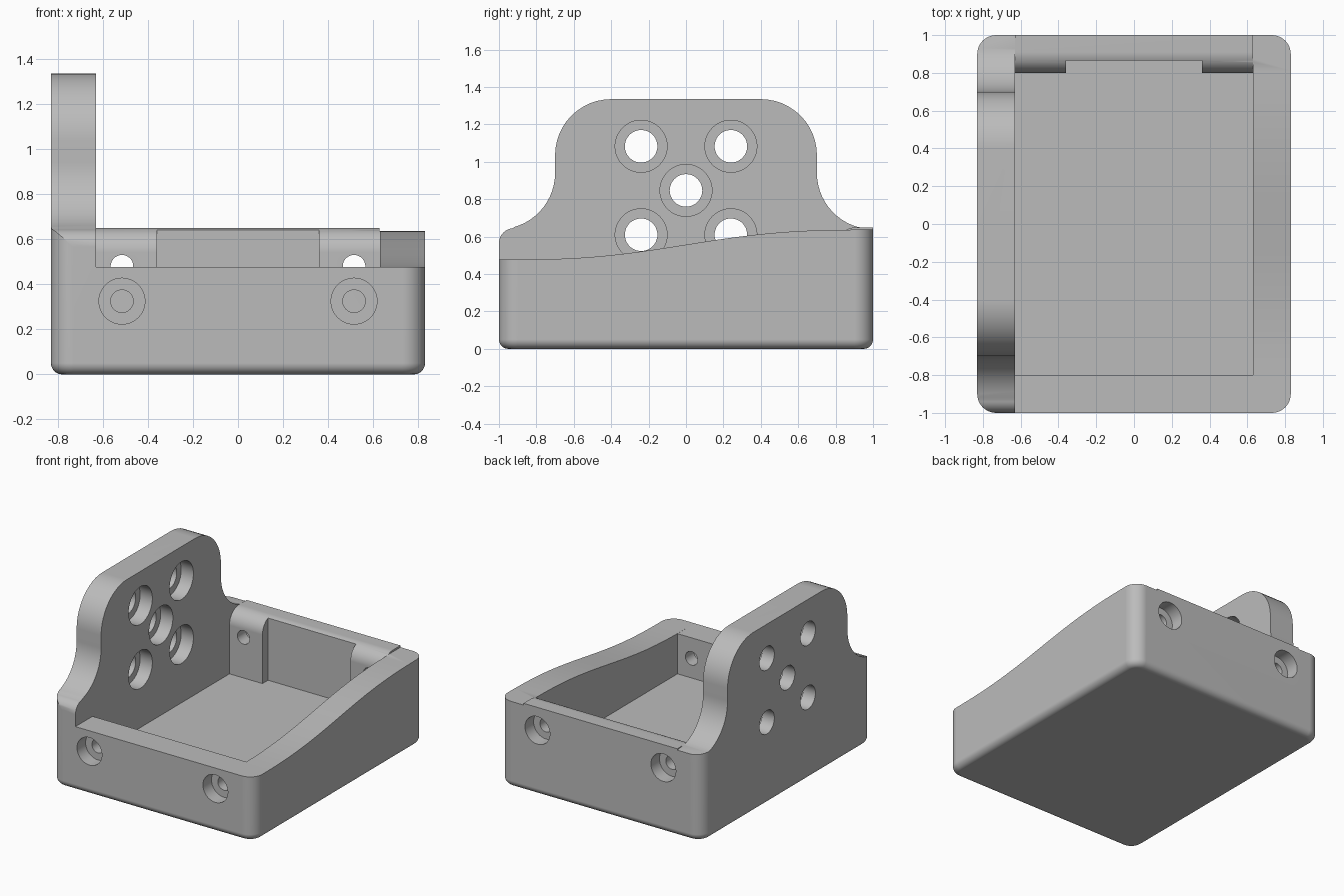
import bpy, bmesh
from math import sin, cos, pi, radians
from mathutils import Matrix, Vector

cube = bpy.data.objects.get("Cube")
if cube:
    bpy.data.objects.remove(cube, do_unlink=True)

HX, HY, WALL = 0.83, 1.0, 0.63      # outer half sizes, inner half width
FLOOR, RIM, BACK = 0.18, 0.477, 0.65

grey = bpy.data.materials.new("plain grey")
grey.use_nodes = True
colour = (0.5, 0.5, 0.5, 1)
grey.diffuse_color = colour
grey.node_tree.nodes["Principled BSDF"].inputs["Base Color"].default_value = colour


def to_object(name, bm):
    bmesh.ops.recalc_face_normals(bm, faces=bm.faces[:])
    mesh = bpy.data.meshes.new(name)
    bm.to_mesh(mesh)
    bm.free()
    mesh.materials.append(grey)
    ob = bpy.data.objects.new(name, mesh)
    bpy.context.collection.objects.link(ob)
    return ob


def block(x0, x1, y0, y1, z0, z1):
    bm = bmesh.new()
    bmesh.ops.create_cube(bm, size=1)
    bmesh.ops.scale(bm, vec=(x1 - x0, y1 - y0, z1 - z0), verts=bm.verts)
    bmesh.ops.translate(bm, vec=((x0 + x1) / 2, (y0 + y1) / 2, (z0 + z1) / 2), verts=bm.verts)
    return bm


def slab(points, x0, x1):
    """Extrude a (y, z) profile along x."""
    bm = bmesh.new()
    face = bm.faces.new([bm.verts.new((x0, y, z)) for y, z in points])
    new = bmesh.ops.extrude_face_region(bm, geom=[face])["geom"]
    moved = [v for v in new if isinstance(v, bmesh.types.BMVert)]
    bmesh.ops.translate(bm, vec=(x1 - x0, 0, 0), verts=moved)
    return bm


def rod(start, end, radius):
    a, b = Vector(start), Vector(end)
    bm = bmesh.new()
    turn = (b - a).to_track_quat("Z", "Y").to_matrix().to_4x4()
    bmesh.ops.create_cone(bm, cap_ends=True, segments=48, radius1=radius, radius2=radius,
                          depth=(b - a).length, matrix=Matrix.Translation((a + b) / 2) @ turn)
    return bm


def arc(cy, cz, r, a0, a1, n=12):
    angles = [radians(a0 + (a1 - a0) * i / n) for i in range(n + 1)]
    return [(cy + r * cos(a), cz + r * sin(a)) for a in angles]


# Solid body with rounded upright corners and a rounded base
bm = block(-HX, HX, -HY, HY, 0, 1.335)
upright = [e for e in bm.edges if abs(e.verts[0].co.z - e.verts[1].co.z) > 0.5]
bmesh.ops.bevel(bm, geom=upright, offset=0.1, segments=10, profile=0.5, affect="EDGES")
base = [e for e in bm.edges if all(v.co.z < 0.001 for v in e.verts)]
bmesh.ops.bevel(bm, geom=base, offset=0.05, segments=6, profile=0.5, affect="EDGES")
body = to_object("tray_with_mounting_plate", bm)


def cut(bm):
    cutter = to_object("cutter", bm)
    cutter.hide_render = True
    mod = body.modifiers.new("cut", "BOOLEAN")
    mod.operation, mod.solver, mod.object = "DIFFERENCE", "EXACT", cutter
    bpy.context.view_layer.objects.active = body
    bpy.ops.object.modifier_apply(modifier=mod.name)
    bpy.data.objects.remove(cutter, do_unlink=True)


# Tray hollow, front rim and rounded inner edge of the back wall
hollow = [(-1.1, RIM), (-0.8, RIM), (-0.8, FLOOR), (0.8, FLOOR)]
hollow += arc(0.91, BACK - 0.11, 0.11, 180, 90)
hollow += [(1.1, BACK), (1.1, 2), (-1.1, 2)]
cut(slab(hollow, -WALL, WALL))

# Left side wall with its sweeping top edge
sweep = [(-1.1, RIM)]
for i in range(33):
    t = i / 32
    sweep.append((-1 + 2 * t, RIM + 0.16 * (t - sin(2 * pi * t) / (2 * pi))))
sweep += [(1.1, 0.637), (1.1, 2), (-1.1, 2)]
cut(slab(sweep, WALL - 0.001, 1))

# Tall plate outline: rounded shoulders, flared feet
flare = arc(-1, 0.94, 0.3, -74, 0)
shoulder = arc(-0.4, 1.035, 0.3, 180, 90)
half = flare + shoulder
plate = [(-1.1, 0.56)] + arc(-0.92, 0.565, 0.08, 180, 95, 8) + half
plate += [(-y, z) for y, z in reversed(half)] + [(1, 0.64), (1.1, 0.64), (1.1, 2), (-1.1, 2)]
cut(slab(plate, -1, -WALL + 0.001))

# Recess between the two back pads
cut(block(-0.36, 0.36, 0.5, 0.865, FLOOR, 0.9))

# Counterbored screw holes in the front and back walls
for side, z in ((-1, 0.325), (1, 0.48)):
    for x in (-0.515, 0.515):
        cut(rod((x, side * 1.1, z), (x, side * 0.7, z), 0.05))
        cut(rod((x, side * 1.1, z), (x, side * 0.9, z), 0.102))

# Five counterbored holes in the plate, wide side inwards
for y, z in ((-0.24, 1.083), (0.24, 1.083), (0, 0.847), (-0.24, 0.61), (0.24, 0.61)):
    cut(rod((-1, y, z), (-0.5, y, z), 0.087))
    cut(rod((-0.73, y, z), (-0.5, y, z), 0.139))

# Smooth curves, crisp edges
bpy.ops.object.select_all(action="DESELECT")
body.select_set(True)
bpy.context.view_layer.objects.active = body
bpy.ops.object.shade_smooth_by_angle(angle=radians(30))
weighted = body.modifiers.new("even_shading", "WEIGHTED_NORMAL")
weighted.keep_sharp = True
